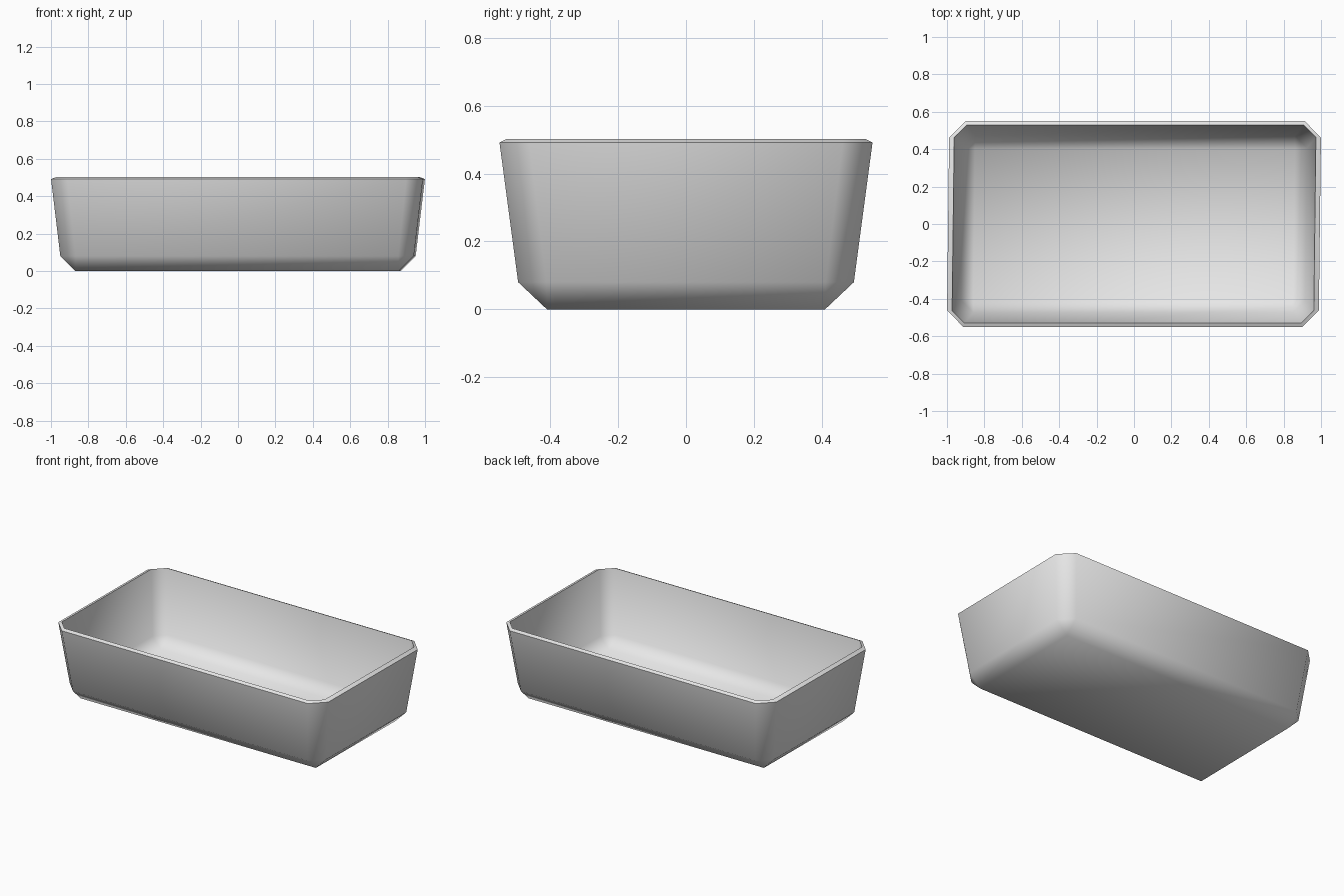
import bpy, bmesh, math
from mathutils import Vector

cube = bpy.data.objects.get("Cube")
if cube:
    bpy.data.objects.remove(cube, do_unlink=True)

SKEW = 0.012  # slight sideways lean of the plan outline


def material(name, rgb):
    mat = bpy.data.materials.new(name)
    mat.use_nodes = True
    colour = (*rgb, 1.0)
    mat.diffuse_color = colour
    mat.node_tree.nodes["Principled BSDF"].inputs["Base Color"].default_value = colour
    return mat


def ring(bm, half_x, half_y, z, cut):
    """Rectangle with cut corners, counter-clockwise from above."""
    verts = []
    for sx, sy in ((1, -1), (1, 1), (-1, 1), (-1, -1)):
        pair = [Vector((sx * (half_x - cut), sy * half_y, z)),
                Vector((sx * half_x, sy * (half_y - cut), z))]
        if sx * sy > 0:
            pair.reverse()
        for p in pair:
            p.x += SKEW * p.y
            verts.append(bm.verts.new(p))
    return verts


# Shell section: outer floor, up the outside, over the rim, down the inside
SECTION = [
    (0.865, 0.41, 0.0, 0.0),
    (0.945, 0.495, 0.08, 0.083),
    (0.994, 0.55, 0.492, 0.088),
    (0.967, 0.529, 0.502, 0.066),
    (0.920, 0.473, 0.09, 0.066),
    (0.855, 0.402, 0.022, 0.0),
]

bm = bmesh.new()
rings = [ring(bm, *row) for row in SECTION]
for low, high in zip(rings, rings[1:]):
    for i in range(8):
        j = (i + 1) % 8
        bm.faces.new((low[i], low[j], high[j], high[i]))
bm.faces.new(list(reversed(rings[0])))
bm.faces.new(rings[-1])
bmesh.ops.remove_doubles(bm, verts=bm.verts[:], dist=0.0005)
bmesh.ops.recalc_face_normals(bm, faces=bm.faces[:])

mesh = bpy.data.meshes.new("tray")
bm.to_mesh(mesh)
bm.free()
mesh.materials.append(material("light grey", (0.8, 0.8, 0.8)))
tray = bpy.data.objects.new("tray", mesh)
bpy.context.collection.objects.link(tray)

# Soft corners, crisp rim
bpy.ops.object.select_all(action="DESELECT")
tray.select_set(True)
bpy.context.view_layer.objects.active = tray
bpy.ops.object.shade_smooth_by_angle(angle=math.radians(55))
